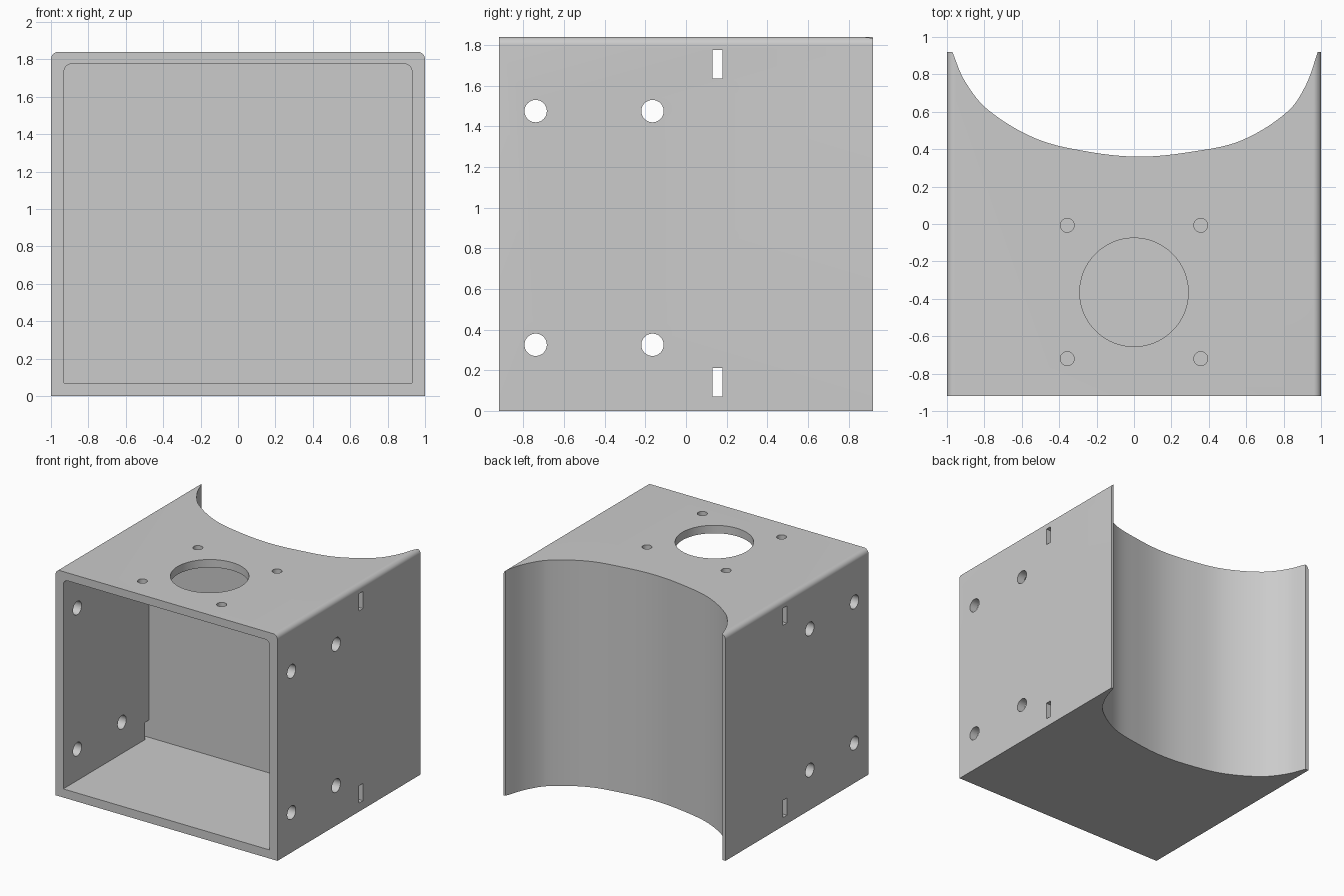
import bpy, bmesh, math
from mathutils import Vector
from mathutils.geometry import interpolate_bezier

if "Cube" in bpy.data.objects:
    bpy.data.objects.remove(bpy.data.objects["Cube"])

grey = bpy.data.materials.new("light grey")
grey.use_nodes = True
grey.diffuse_color = (0.6, 0.6, 0.6, 1)
grey.node_tree.nodes["Principled BSDF"].inputs["Base Color"].default_value = (0.6, 0.6, 0.6, 1)


def prism(name, profile, axis, start, end):
    """Extrude a 2D profile along one axis; its points use the other two axes in order."""
    def place(p, d):
        co = list(p)
        co.insert("xyz".index(axis), d)
        return Vector(co)
    bm = bmesh.new()
    face = bm.faces.new([bm.verts.new(place(p, start)) for p in profile])
    out = bmesh.ops.extrude_face_region(bm, geom=[face])
    verts = [v for v in out["geom"] if isinstance(v, bmesh.types.BMVert)]
    bmesh.ops.translate(bm, verts=verts, vec=place((0, 0), end - start))
    bmesh.ops.recalc_face_normals(bm, faces=bm.faces[:])
    mesh = bpy.data.meshes.new(name)
    bm.to_mesh(mesh)
    bm.free()
    mesh.materials.append(grey)
    ob = bpy.data.objects.new(name, mesh)
    bpy.context.collection.objects.link(ob)
    return ob


def circle(cx, cy, r, n=48):
    return [(cx + r * math.cos(2 * math.pi * i / n), cy + r * math.sin(2 * math.pi * i / n))
            for i in range(n)]


def rect(x0, x1, y0, y1):
    return [(x0, y0), (x1, y0), (x1, y1), (x0, y1)]


def arch(w, z0, z1, r, n=8):
    """Rectangle with square bottom corners and rounded top corners."""
    arc = [(w - r + r * math.cos(a), z1 - r + r * math.sin(a))
           for a in (math.pi / 2 * i / n for i in range(n + 1))]
    return [(-w, z0), (w, z0)] + arc + [(-x, z) for x, z in reversed(arc)]


def smooth_path(pts, n=10):
    """Smooth curve through the points."""
    p = [Vector((x, y, 0)) for x, y in pts]
    tan = [(p[min(i + 1, len(p) - 1)] - p[max(i - 1, 0)]).normalized() for i in range(len(p))]
    path = []
    for i in range(len(p) - 1):
        k = (p[i + 1] - p[i]).length / 3
        seg = interpolate_bezier(p[i], p[i] + tan[i] * k, p[i + 1] - tan[i + 1] * k, p[i + 1], n)
        path += [(v.x, v.y) for v in seg[:-1]]
    return path + [pts[-1]]


# Outer block with rounded top edges
body = prism("housing", arch(1, 0, 1.84, 0.04), "y", -0.92, 0.92)

# Open front cavity
cutters = [prism("cavity_cutter", arch(0.93, 0.07, 1.775, 0.04), "y", -1.1, 0.18)]

# Concave back
hollow = smooth_path([(-0.973, 0.925), (-0.905, 0.765), (-0.78, 0.61), (-0.52, 0.455),
                      (-0.235, 0.385), (0.03, 0.36), (0.3, 0.385), (0.57, 0.445),
                      (0.82, 0.6), (0.92, 0.745), (0.984, 0.925)])
cutters.append(prism("back_cutter", hollow + [(0.984, 1.1), (-0.973, 1.1)], "z", -0.2, 2.1))

# Round opening and four screw holes in the top
cutters.append(prism("opening_cutter", circle(0, -0.365, 0.29, 96), "z", 1, 2.1))
for x in (-0.357, 0.357):
    for y in (-0.72, -0.007):
        cutters.append(prism("screw_cutter", circle(x, y, 0.037, 32), "z", 1, 2.1))

# Holes and slots through both sides
for y in (-0.74, -0.165):
    for z in (0.325, 1.475):
        cutters.append(prism("side_hole_cutter", circle(y, z, 0.055), "x", -1.2, 1.2))
for z0, z1 in ((0.07, 0.21), (1.635, 1.775)):
    cutters.append(prism("slot_cutter", rect(0.13, 0.18, z0, z1), "x", -1.2, 1.2))

# Cut everything out, then drop the cutters
bpy.ops.object.select_all(action="DESELECT")
bpy.context.view_layer.objects.active = body
body.select_set(True)
for cutter in cutters:
    cutter.hide_render = True
    mod = body.modifiers.new("cut", "BOOLEAN")
    mod.operation = "DIFFERENCE"
    mod.solver = "EXACT"
    mod.object = cutter
    bpy.ops.object.modifier_apply(modifier=mod.name)
    bpy.data.objects.remove(cutter)

bpy.ops.object.shade_smooth_by_angle(angle=math.radians(30))
